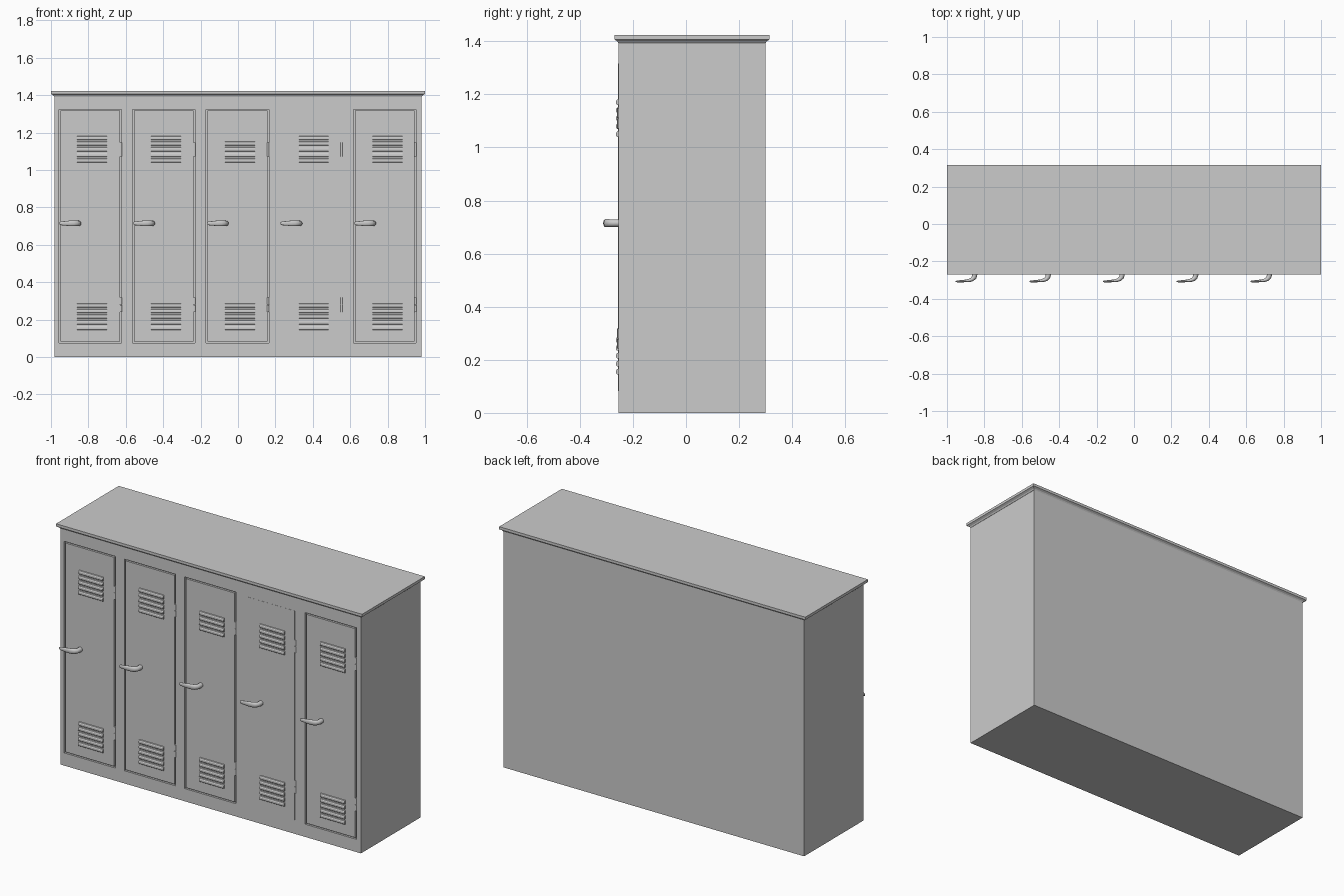
import bpy, bmesh, math
from mathutils import Vector

if "Cube" in bpy.data.objects:
    bpy.data.objects.remove(bpy.data.objects["Cube"])

FRONT, BACK, HALF_W = -0.255, 0.30, 0.982
DOORS = [-0.79, -0.397, -0.003, 0.39, 0.785]
DOOR_W, DOOR_Z0, DOOR_Z1, GAP = 0.335, 0.075, 1.325, 0.008


def make(name, bm):
    bmesh.ops.recalc_face_normals(bm, faces=bm.faces)
    mesh = bpy.data.meshes.new(name)
    bm.to_mesh(mesh)
    bm.free()
    ob = bpy.data.objects.new(name, mesh)
    bpy.context.collection.objects.link(ob)
    return ob


def add_box(bm, x0, x1, y0, y1, z0, z1):
    vs = bmesh.ops.create_cube(bm, size=1)["verts"]
    for v in vs:
        v.co = Vector((x1 if v.co.x > 0 else x0,
                       y1 if v.co.y > 0 else y0,
                       z1 if v.co.z > 0 else z0))
    return vs


def loft(bm, rings):
    rows = [[bm.verts.new(p) for p in ring] for ring in rings]
    n = len(rows[0])
    for a, b in zip(rows, rows[1:]):
        for i in range(n):
            bm.faces.new((a[i], a[(i + 1) % n], b[(i + 1) % n], b[i]))
    bm.faces.new(rows[0])
    bm.faces.new(rows[-1])


def smooth(ob, angle=40):
    bpy.ops.object.select_all(action='DESELECT')
    ob.select_set(True)
    bpy.context.view_layer.objects.active = ob
    bpy.ops.object.shade_smooth_by_angle(angle=math.radians(angle))


# cabinet body with a shallow pocket for each visible door seam
bm = bmesh.new()
add_box(bm, -HALF_W, HALF_W, FRONT, BACK, 0, 1.4)
body = make("cabinet_body", bm)
bm = bmesh.new()
for i, x in enumerate(DOORS):
    if i != 3:
        add_box(bm, x - DOOR_W / 2, x + DOOR_W / 2, FRONT - 0.05, FRONT + 0.012, DOOR_Z0, DOOR_Z1)
cutter = make("pocket_cutter", bm)
cutter.hide_render = True
mod = body.modifiers.new("pockets", 'BOOLEAN')
mod.operation, mod.object, mod.solver = 'DIFFERENCE', cutter, 'EXACT'
bpy.context.view_layer.objects.active = body
bpy.ops.object.modifier_apply(modifier=mod.name)
bpy.data.objects.remove(cutter)

# overhanging top with a tapered underside
bm = bmesh.new()
rings = []
for inset, z in [(0.017, 1.393), (0.012, 1.400), (0, 1.407), (0, 1.423)]:
    x, y0, y1 = 1 - inset, -0.27 + inset * 0.9, 0.315 - inset * 0.9
    rings.append([(-x, y0, z), (x, y0, z), (x, y1, z), (-x, y1, z)])
loft(bm, rings)
make("cabinet_top", bm)


# sheet-metal louver slat
def add_slat(bm, x, z):
    profile = [(0.002, 0), (-0.005, 0), (-0.008, 0.003), (-0.008, 0.014),
               (-0.005, 0.020), (0.002, 0.023)]
    loft(bm, [[(x + s * 0.08, FRONT + y, z + h) for y, h in profile] for s in (-1, 1)])


# lever handle: x, y, half thickness, half height along its path
def lever(name, x):
    path = [(0.016, FRONT + 0.005, 0.014, 0.014), (0.016, -0.272, 0.014, 0.014),
            (0.013, -0.285, 0.013, 0.014), (0.004, -0.295, 0.011, 0.0155),
            (-0.010, -0.301, 0.009, 0.0155), (-0.030, -0.304, 0.007, 0.015),
            (-0.055, -0.306, 0.006, 0.012), (-0.078, -0.307, 0.005, 0.010),
            (-0.086, -0.307, 0.002, 0.006)]
    rings = []
    for i, (px, py, t, h) in enumerate(path):
        a, b = path[max(i - 1, 0)], path[min(i + 1, len(path) - 1)]
        d = Vector((b[0] - a[0], b[1] - a[1])).normalized()
        ring = []
        for k in range(16):
            c, s = math.cos(k * math.pi / 8), math.sin(k * math.pi / 8)
            ring.append((x + px - d.y * t * c, py + d.x * t * c, 0.715 + h * s))
        rings.append(ring)
    bm = bmesh.new()
    loft(bm, rings)
    smooth(make(name, bm), 50)


for i, x in enumerate(DOORS):
    n = str(i + 1)
    # door panel
    bm = bmesh.new()
    w = DOOR_W / 2 - GAP
    proud = 0.0008 if i == 3 else 0
    add_box(bm, x - w, x + w, FRONT - proud, FRONT + 0.012,
            DOOR_Z0 + GAP, DOOR_Z1 - GAP)
    make("door_" + n, bm)
    # upper and lower vents
    vent_x = -0.78 + 0.395 * i
    for label, z0, count in (("upper", 1.04, 4 if i == 2 else 5), ("lower", 0.145, 5)):
        bm = bmesh.new()
        for k in range(count):
            add_slat(bm, vent_x, z0 + 0.03 * k)
        make(label + "_vent_" + n, bm)
    # hinge barrels in two knuckles
    bm = bmesh.new()
    for zc in (1.11, 0.28):
        for z0, z1 in ((zc - 0.038, zc - 0.001), (zc + 0.001, zc + 0.038)):
            loft(bm, [[(x + DOOR_W / 2 - 0.004 + 0.006 * math.cos(k * math.pi / 6),
                        FRONT + 0.002 + 0.006 * math.sin(k * math.pi / 6), z)
                       for k in range(12)] for z in (z0, z1)])
    smooth(make("hinges_" + n, bm))
    lever("handle_" + n, -0.868 + 0.394 * i)
